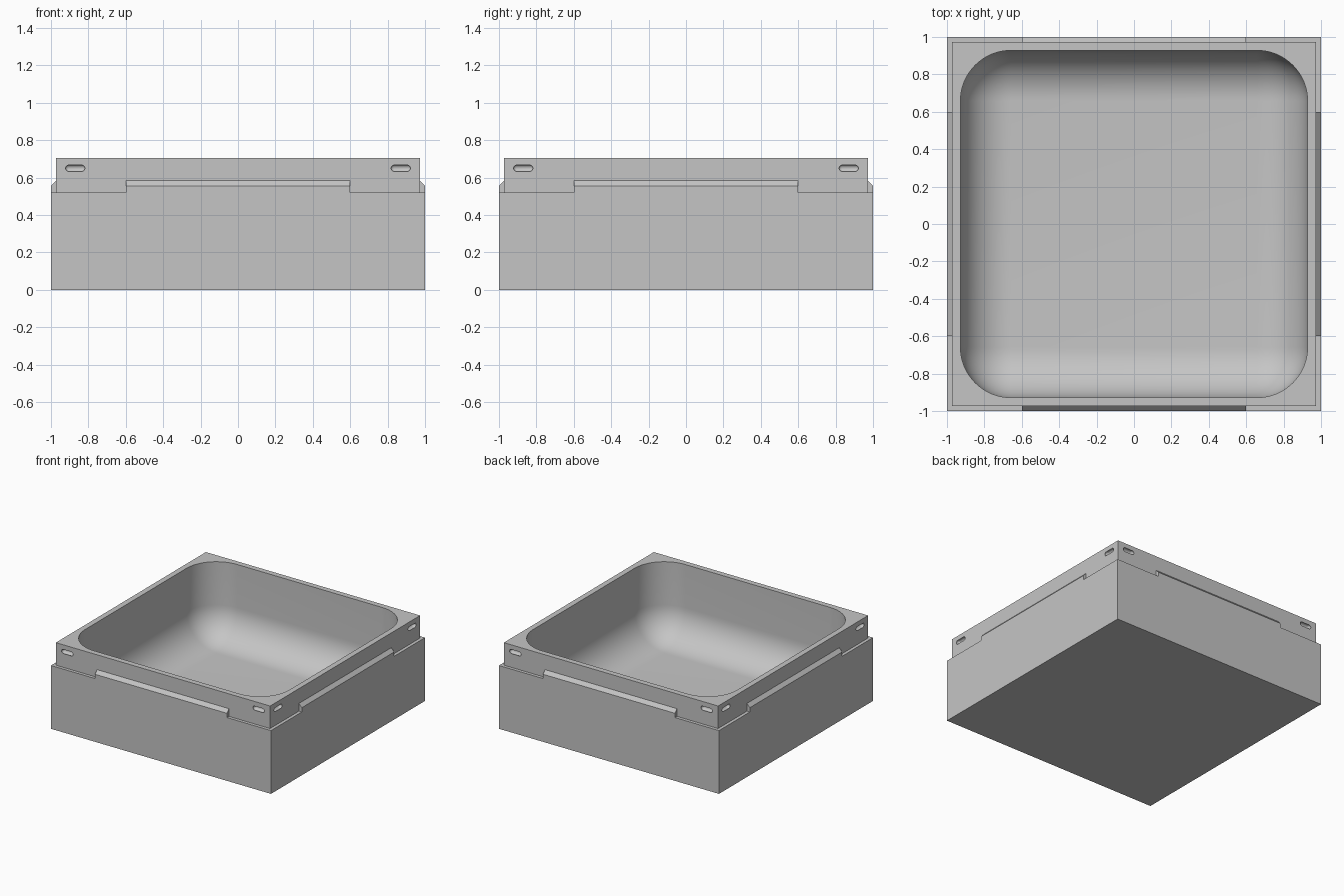
import bpy, bmesh, math
from mathutils import Matrix, Vector

cube = bpy.data.objects.get("Cube")
if cube:
    bpy.data.objects.remove(cube, do_unlink=True)

BASE_H, TOP_H = 0.52, 0.705      # ledge and rim heights
STEP = 0.037                     # ledge width
RIM = 1 - STEP                   # half width of the raised rim
HOLLOW, FLOOR, ROUND = 0.928, 0.08, 0.27

grey = bpy.data.materials.new("light_grey")
grey.use_nodes = True
grey.diffuse_color = (0.56, 0.56, 0.56, 1)
grey.node_tree.nodes["Principled BSDF"].inputs["Base Color"].default_value = grey.diffuse_color


def make_object(name, bm):
    bmesh.ops.recalc_face_normals(bm, faces=bm.faces)
    mesh = bpy.data.meshes.new(name)
    bm.to_mesh(mesh)
    bm.free()
    mesh.materials.append(grey)
    obj = bpy.data.objects.new(name, mesh)
    bpy.context.collection.objects.link(obj)
    return obj


def add_box(bm, half, low, high):
    place = Matrix.Translation((0, 0, (low + high) / 2)) @ Matrix.Diagonal((2 * half, 2 * half, high - low, 1))
    return bmesh.ops.create_cube(bm, size=1, matrix=place)["verts"]


def four_sides(build):
    """Repeat a front part around all four sides."""
    bm = bmesh.new()
    for i in range(4):
        build(bm, Matrix.Rotation(i * math.pi / 2, 4, "Z"))
    return bm


def add_tab(bm, turn):
    # Sloped-top strip, flush with the base and sunk into the body
    deep = 0.05
    profile = [(-1, 0.4), (-1 + deep, 0.4), (-1 + deep, 0.555 + deep * 0.04 / STEP), (-1, 0.555)]
    ends = [[bm.verts.new(turn @ Vector((x, y, z))) for y, z in profile] for x in (-0.6, 0.6)]
    for end in ends:
        bm.faces.new(end)
    for i in range(4):
        j = (i + 1) % 4
        bm.faces.new((ends[0][i], ends[0][j], ends[1][j], ends[1][i]))


def add_slots(bm, turn):
    # Capsule grooves near both ends of the rim
    for side in (-1, 1):
        verts = []
        for x in (0.835, 0.905):
            place = turn @ Matrix.Translation((side * x, -RIM, 0.65))
            verts += bmesh.ops.create_uvsphere(bm, u_segments=20, v_segments=11, radius=0.02, matrix=place)["verts"]
        hull = bmesh.ops.convex_hull(bm, input=verts)
        junk = {g for g in hull["geom_interior"] + hull["geom_unused"] if isinstance(g, bmesh.types.BMVert)}
        bmesh.ops.delete(bm, geom=list(junk), context="VERTS")
        # Remove sphere faces left inside the hull
        inner = [f for f in bm.faces if any(len(e.link_faces) > 2 for e in f.edges)
                 and f not in hull["geom"]]
        bmesh.ops.delete(bm, geom=inner, context="FACES")


def boolean(obj, tool, operation):
    mod = obj.modifiers.new(operation.lower(), "BOOLEAN")
    mod.operation, mod.solver, mod.object = operation, "EXACT", tool
    bpy.context.view_layer.objects.active = obj
    bpy.ops.object.modifier_apply(modifier=mod.name)
    bpy.data.objects.remove(tool, do_unlink=True)


# Stepped body: base block with a raised rim
bm = bmesh.new()
add_box(bm, 1, 0, BASE_H)
bm.faces.ensure_lookup_table()
top = max(bm.faces, key=lambda f: f.calc_center_median().z)
bmesh.ops.inset_region(bm, faces=[top], thickness=STEP)
raised = bmesh.ops.extrude_face_region(bm, geom=[top])["geom"]
for v in raised:
    if isinstance(v, bmesh.types.BMVert):
        v.co.z = TOP_H
if top.is_valid:
    bmesh.ops.delete(bm, geom=[top], context="FACES_ONLY")
body = make_object("tray_body", bm)

# Tabs on the ledge
boolean(body, make_object("ledge_tabs", four_sides(add_tab)), "UNION")

# Rounded hollow
bm = bmesh.new()
add_box(bm, HOLLOW, FLOOR, TOP_H + 0.5)
bmesh.ops.bevel(bm, geom=bm.edges[:], offset=ROUND, segments=16, profile=0.5, affect="EDGES")
boolean(body, make_object("hollow_cutter", bm), "DIFFERENCE")

# Slots in the rim
boolean(body, make_object("slot_cutter", four_sides(add_slots)), "DIFFERENCE")

bpy.ops.object.select_all(action="DESELECT")
body.select_set(True)
bpy.context.view_layer.objects.active = body
bpy.ops.object.shade_smooth_by_angle(angle=math.radians(30))
